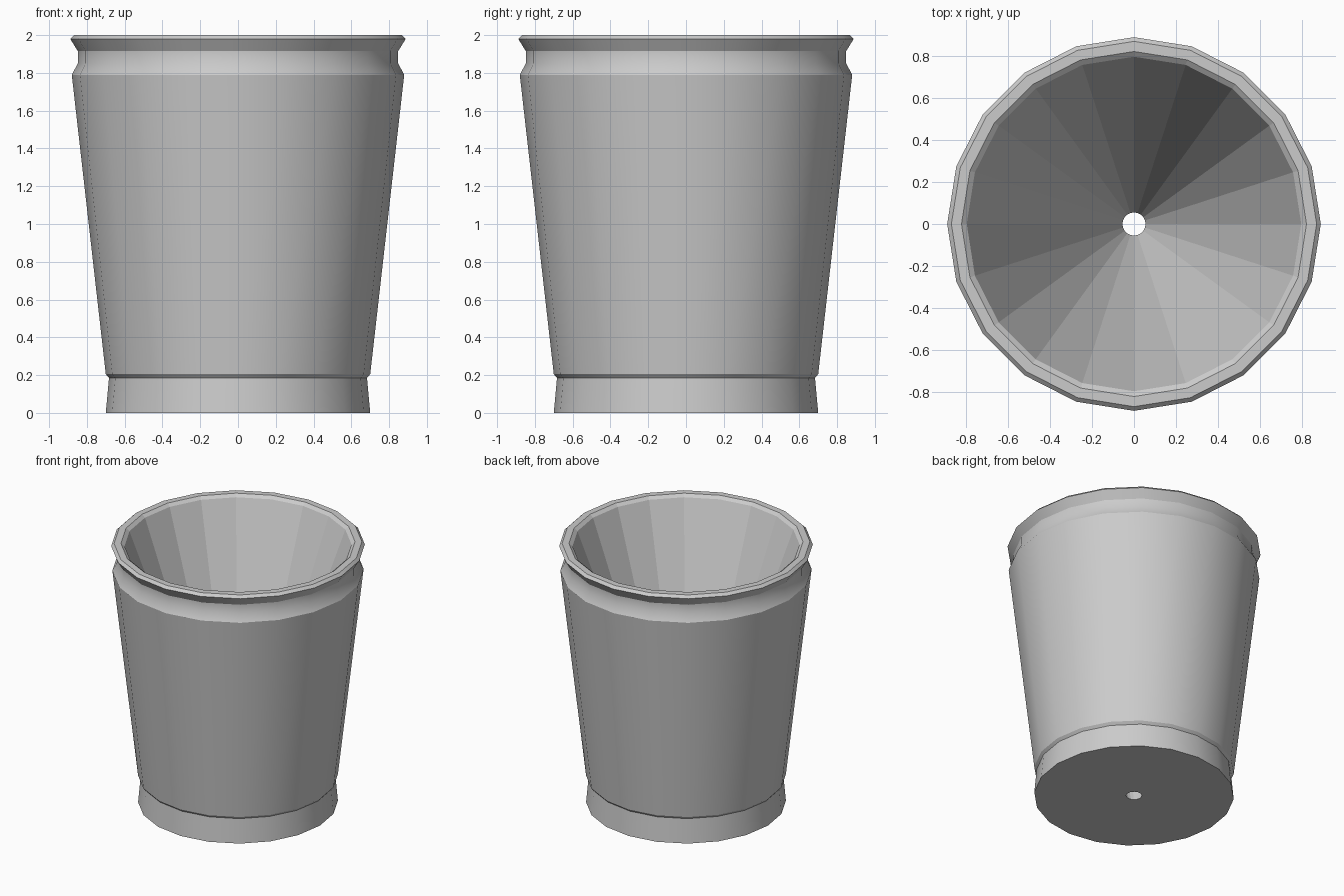
import bpy, bmesh
from math import cos, sin, tau, radians

if "Cube" in bpy.data.objects:
    bpy.data.objects.remove(bpy.data.objects["Cube"])

SIDES = 20

# Pot cross-section (radius, height): underside hole, outer wall, rim, inner cone
profile = [
    (0.055, 0.0), (0.70, 0.0), (0.683, 0.185), (0.70, 0.205),
    (0.88, 1.79), (0.848, 1.85), (0.848, 1.915), (0.888, 1.98),
    (0.868, 2.0), (0.82, 2.0), (0.795, 1.98),
]
OUTER = range(1, 8)  # profile segments with smooth shading

bm = bmesh.new()
rings = [[bm.verts.new((r * cos(tau * i / SIDES), r * sin(tau * i / SIDES), z))
          for i in range(SIDES)] for r, z in profile]

# Skin the rings, closing the last one back to the drain hole
for k, ring in enumerate(rings):
    nxt = rings[(k + 1) % len(rings)]
    for i in range(SIDES):
        j = (i + 1) % SIDES
        f = bm.faces.new((ring[i], ring[j], nxt[j], nxt[i]))
        f.smooth = k in OUTER
bmesh.ops.recalc_face_normals(bm, faces=bm.faces)

# Keep the collar and rim edges crisp
for e in bm.edges:
    if len(e.link_faces) == 2 and e.calc_face_angle() > radians(30):
        e.smooth = False

mesh = bpy.data.meshes.new("flower_pot")
bm.to_mesh(mesh)
bm.free()
pot = bpy.data.objects.new("flower_pot", mesh)
bpy.context.collection.objects.link(pot)
